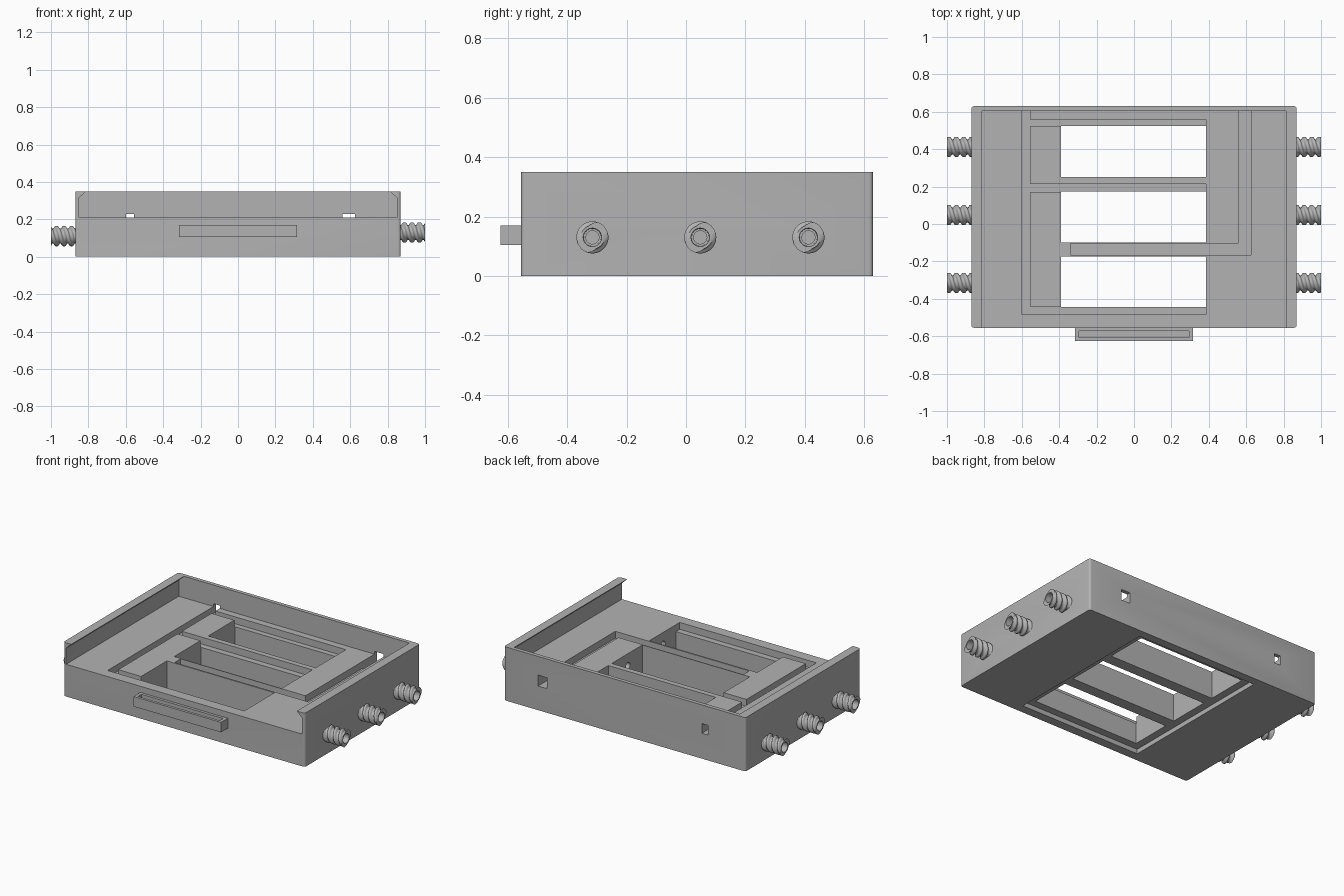
import bpy, bmesh, math

cube = bpy.data.objects.get("Cube")
if cube:
    bpy.data.objects.remove(cube, do_unlink=True)

grey = bpy.data.materials.new("plain grey")
grey.use_nodes = True
grey.diffuse_color = (0.45, 0.45, 0.45, 1)
grey.node_tree.nodes["Principled BSDF"].inputs["Base Color"].default_value = (0.45, 0.45, 0.45, 1)


def make(name, bm):
    bmesh.ops.recalc_face_normals(bm, faces=bm.faces)
    mesh = bpy.data.meshes.new(name)
    bm.to_mesh(mesh)
    bm.free()
    mesh.materials.append(grey)
    ob = bpy.data.objects.new(name, mesh)
    bpy.context.scene.collection.objects.link(ob)
    return ob


def activate(ob):
    bpy.ops.object.select_all(action='DESELECT')
    ob.select_set(True)
    bpy.context.view_layer.objects.active = ob


def box(name, x0, x1, y0, y1, z0, z1, corner=0):
    bm = bmesh.new()
    bmesh.ops.create_cube(bm, size=1)
    for v in bm.verts:
        v.co = (x1 if v.co.x > 0 else x0, y1 if v.co.y > 0 else y0, z1 if v.co.z > 0 else z0)
    if corner:
        upright = [e for e in bm.edges if abs(e.verts[0].co.z - e.verts[1].co.z) > 0.01]
        bmesh.ops.bevel(bm, geom=upright, offset=corner, segments=4, profile=0.5, affect='EDGES')
    return make(name, bm)


def prism(name, outline, y0, y1):
    # outline in x, z swept along y
    bm = bmesh.new()
    face = bm.faces.new([bm.verts.new((x, y0, z)) for x, z in outline])
    swept = bmesh.ops.extrude_face_region(bm, geom=[face])
    for v in swept["geom"]:
        if isinstance(v, bmesh.types.BMVert):
            v.co.y = y1
    return make(name, bm)


def rod(name, x0, x1, y, z, radius):
    # cylinder along x
    bm = bmesh.new()
    bmesh.ops.create_cone(bm, cap_ends=True, segments=32, radius1=radius, radius2=radius, depth=x1 - x0)
    for v in bm.verts:
        v.co = ((x0 + x1) / 2 + v.co.z, y + v.co.x, z + v.co.y)
    return make(name, bm)


def cut(target, cutter):
    cutter.hide_render = True
    activate(target)
    mod = target.modifiers.new("cut", 'BOOLEAN')
    mod.operation = 'DIFFERENCE'
    mod.solver = 'EXACT'
    mod.object = cutter
    bpy.ops.object.modifier_apply(modifier=mod.name)
    bpy.data.objects.remove(cutter, do_unlink=True)


# Main tray
FLOOR, GROOVE = 0.21, 0.165
body = box("tray_body", -0.87, 0.87, -0.555, 0.63, 0, 0.35, corner=0.015)

# Dovetail slide recess, open at the front
half = [(0.85, FLOOR), (0.85, 0.315), (0.812, 0.35), (0.80, 0.40)]
outline = half + [(-x, z) for x, z in reversed(half)]
cut(body, prism("recess_cutter", outline, -0.7, 0.605))

# Shallow pocket under the windows
cut(body, box("pocket_cutter", -0.44, 0.44, -0.495, 0.575, -0.1, 0.03))

# Three through windows
for y0, y1 in ((0.25, 0.525), (-0.1, 0.175), (-0.445, -0.175)):
    cut(body, box("window_cutter", -0.39, 0.385, y0, y1, -0.2, 0.3))

# Left channel with three branches that spill into the windows
cut(body, box("groove_cutter", -0.6, -0.555, -0.485, 0.58, GROOVE, 0.26))
for y0, y1 in ((0.52, 0.56), (0.17, 0.215), (-0.485, -0.44)):
    cut(body, box("branch_cutter", -0.58, 0.385, y0, y1, GROOVE, 0.26))

# Right channel, its step and the branch along the middle rib
cut(body, box("groove_cutter", 0.56, 0.625, -0.165, 0.58, GROOVE, 0.26))
cut(body, box("branch_cutter", -0.34, 0.6, -0.165, -0.105, GROOVE, 0.26))
cut(body, box("step_cutter", 0.56, 0.625, 0.48, 0.6, GROOVE - 0.008, 0.26))

# Square outlets through the back wall
cut(body, box("outlet_cutter", -0.6, -0.555, 0.55, 0.7, GROOVE, 0.228))
cut(body, box("outlet_cutter", 0.56, 0.625, 0.55, 0.7, GROOVE - 0.008, 0.228))

# Hose bores from the side walls into the windows
PORTS = ((1, 0.13), (-1, 0.11))
ROWS = (-0.315, 0.048, 0.412)
for side, z in PORTS:
    for y in ROWS:
        x0, x1 = sorted((side * 0.3, side * 0.95))
        cut(body, rod("bore_cutter", x0, x1, y, z, 0.022))

activate(body)
bpy.ops.object.shade_smooth_by_angle(angle=math.radians(30))


# Hollow hose connectors with a two-start thread
def connector(name, side, y, z):
    bm = bmesh.new()
    segs, steps, length, lead = 40, 48, 0.13, 0.08
    rings = []
    for i in range(steps + 1):
        x = length * i / steps
        ring = []
        for s in range(segs):
            a = math.tau * s / segs
            wave = math.cos(2 * (math.tau * x / lead - a))
            r = 0.047 + 0.007 * max(-1, min(1, 1.6 * wave))
            ring.append(bm.verts.new((x, r * math.cos(a), r * math.sin(a))))
        rings.append(ring)
    for x, r in ((length, 0.031), (0, 0.029), (0, 0.022)):
        rings.append([bm.verts.new((x, r * math.cos(math.tau * s / segs), r * math.sin(math.tau * s / segs)))
                      for s in range(segs)])
    for a, b in zip(rings, rings[1:]):
        for s in range(segs):
            t = (s + 1) % segs
            bm.faces.new((a[s], a[t], b[t], b[s]))
    ob = make(name, bm)
    ob.location = (side * 0.87, y, z)
    ob.rotation_euler.z = 0 if side > 0 else math.pi
    activate(ob)
    bpy.ops.object.shade_smooth_by_angle(angle=math.radians(40))


for side, z in PORTS:
    for i, y in enumerate(ROWS):
        connector(f"{'left' if side > 0 else 'right'}_hose_connector_{i + 1}", side, y, z)

# Front pull handle with a finger groove in its top
handle = box("pull_handle", -0.315, 0.315, -0.625, -0.553, 0.105, 0.17)
cut(handle, box("finger_cutter", -0.295, 0.295, -0.608, -0.573, 0.13, 0.25))
